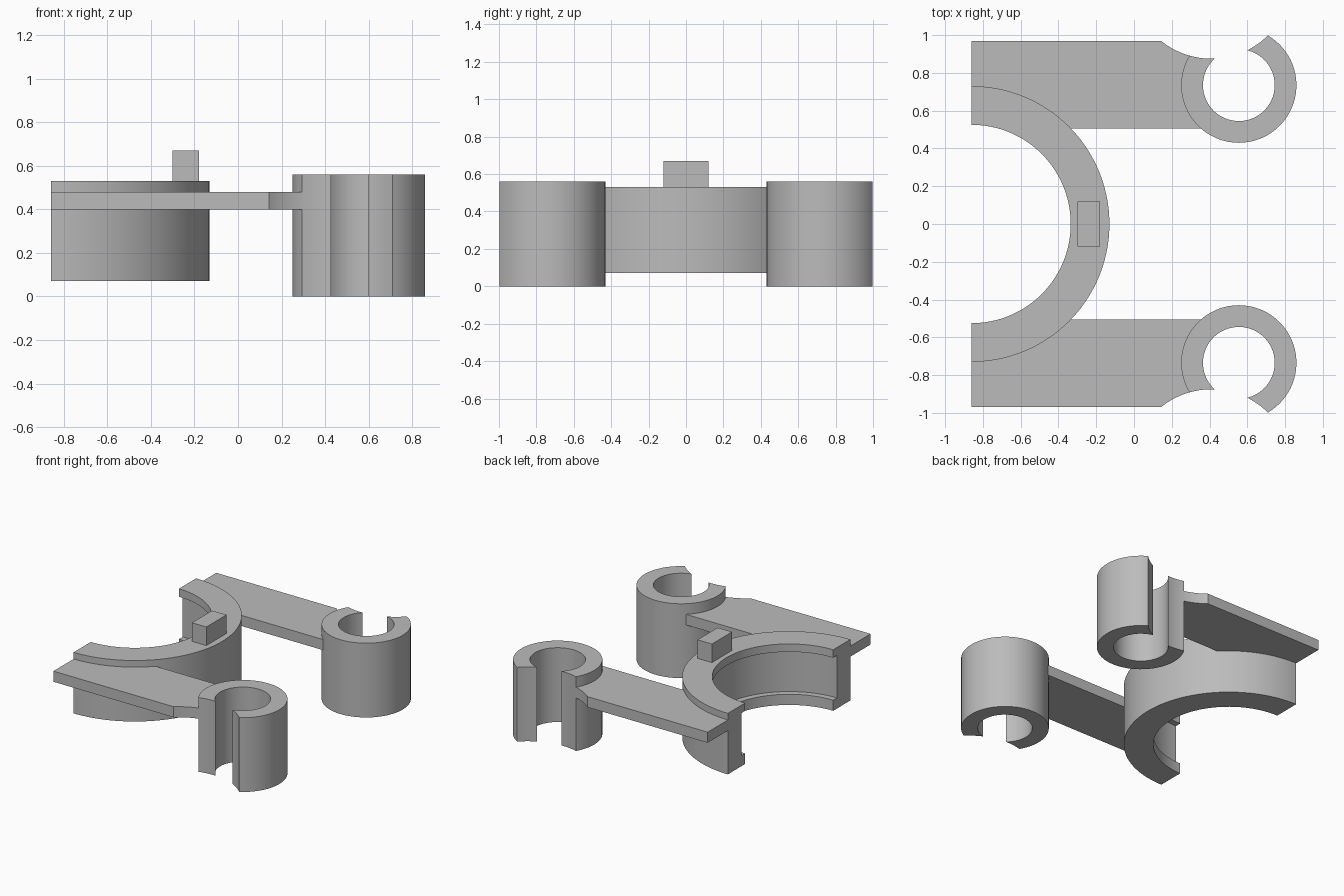
import bpy, bmesh
from math import sin, cos, acos, atan2, hypot, radians, pi
from mathutils import Vector

cube = bpy.data.objects.get("Cube")
if cube:
    bpy.data.objects.remove(cube)

grey = bpy.data.materials.new("plain grey")
grey.use_nodes = True
grey.diffuse_color = (0.5, 0.5, 0.5, 1)
grey.node_tree.nodes["Principled BSDF"].inputs["Base Color"].default_value = (0.5, 0.5, 0.5, 1)


def loft(name, sections):
    """Skin matching closed sections and cap both ends."""
    bm = bmesh.new()
    rows = [[bm.verts.new(p) for p in s] for s in sections]
    for a, b in zip(rows, rows[1:]):
        for i in range(len(a)):
            j = (i + 1) % len(a)
            bm.faces.new((a[i], a[j], b[j], b[i]))
    bm.faces.new(rows[0])
    bm.faces.new(rows[-1])
    bmesh.ops.recalc_face_normals(bm, faces=bm.faces)
    mesh = bpy.data.meshes.new(name)
    bm.to_mesh(mesh)
    bm.free()
    mesh.materials.append(grey)
    obj = bpy.data.objects.new(name, mesh)
    bpy.context.collection.objects.link(obj)
    bpy.ops.object.select_all(action='DESELECT')
    obj.select_set(True)
    bpy.context.view_layer.objects.active = obj
    bpy.ops.object.shade_smooth_by_angle(angle=radians(30))
    return obj


def extrude(name, outline, z0, z1, side=1):
    return loft(name, [[(x, side * y, z) for x, y in outline] for z in (z0, z1)])


def arc(c, r, a0, a1, n):
    return [(c[0] + r * cos(a0 + (a1 - a0) * i / n),
             c[1] + r * sin(a0 + (a1 - a0) * i / n)) for i in range(n + 1)]


def angle(c, p):
    return atan2(p[1] - c[1], p[0] - c[0])


# Main dimensions
RING, RING_R, BORE_R = (-0.86, 0), 0.73, 0.525
CLIP, CLIP_R, HOLE_R = (0.555, 0.735), 0.305, 0.19
CUT, CUT_R = (0.41, 1.30), 0.425
PLATE_IN, PLATE_OUT = 0.505, 0.97

# Half ring with a shallow channel between two inner lips
groove = BORE_R + 0.045
section = [(BORE_R, 0.07), (RING_R, 0.07), (RING_R, 0.53), (BORE_R, 0.53),
           (BORE_R, 0.47), (groove, 0.47), (groove, 0.15), (BORE_R, 0.15)]
turns = [pi * (i / 64 - 0.5) for i in range(65)]
loft("half_ring", [[(RING[0] + r * cos(t), r * sin(t), z) for r, z in section]
                   for t in turns])

# Clip outline: a tube whose mouth is opened by a round cut
span = Vector(CUT) - Vector(CLIP)
d, heading = span.length, atan2(span.y, span.x)


def mouth(r):
    half = acos((r * r + d * d - CUT_R ** 2) / (2 * r * d))
    return heading - half, heading + half


def on_clip(r, a):
    return (CLIP[0] + r * cos(a), CLIP[1] + r * sin(a))


(o0, o1), (i0, i1) = mouth(CLIP_R), mouth(HOLE_R)
clip_outline = arc(CLIP, CLIP_R, o0 + 2 * pi, o1, 56)
clip_outline += arc(CUT, CUT_R, angle(CUT, on_clip(CLIP_R, o1)),
                    angle(CUT, on_clip(HOLE_R, i1)), 5)[1:]
clip_outline += arc(CLIP, HOLE_R, i1, i0 + 2 * pi, 48)[1:]
clip_outline += arc(CUT, CUT_R, angle(CUT, on_clip(HOLE_R, i0)),
                    angle(CUT, on_clip(CLIP_R, o0)), 5)[1:-1]

# Arm plate outline: square outer end, round cut, then ends inside clip and ring walls
corner = (CUT[0] - (CUT_R ** 2 - (CUT[1] - PLATE_OUT) ** 2) ** 0.5, PLATE_OUT)
mid = 0.25
m1 = mouth(mid)[1]
low = 2 * pi - acos(-1) + 0  # start of the lower clip quadrant
low += acos((CLIP[1] - PLATE_IN) / mid) * 0
end = pi + acos((mid ** 2 - (CLIP[1] - PLATE_IN) ** 2) ** 0.5 / mid)
weld = RING_R - 0.02
plate_outline = [(RING[0], PLATE_OUT)]
plate_outline += arc(CUT, CUT_R, angle(CUT, corner), angle(CUT, on_clip(mid, m1)), 12)
plate_outline += arc(CLIP, mid, m1, end, 16)[1:]
plate_outline += arc(RING, weld, acos((weld ** 2 - PLATE_IN ** 2) ** 0.5 / weld), pi / 2, 20)

for label, side in (("left", -1), ("right", 1)):
    extrude(label + "_clip", clip_outline, 0, 0.56, side)
    extrude(label + "_arm", plate_outline, 0.40, 0.48, side)

# Locating peg on the ring
extrude("peg", [(-0.30, -0.12), (-0.18, -0.12), (-0.18, 0.12), (-0.30, 0.12)], 0.52, 0.67)
